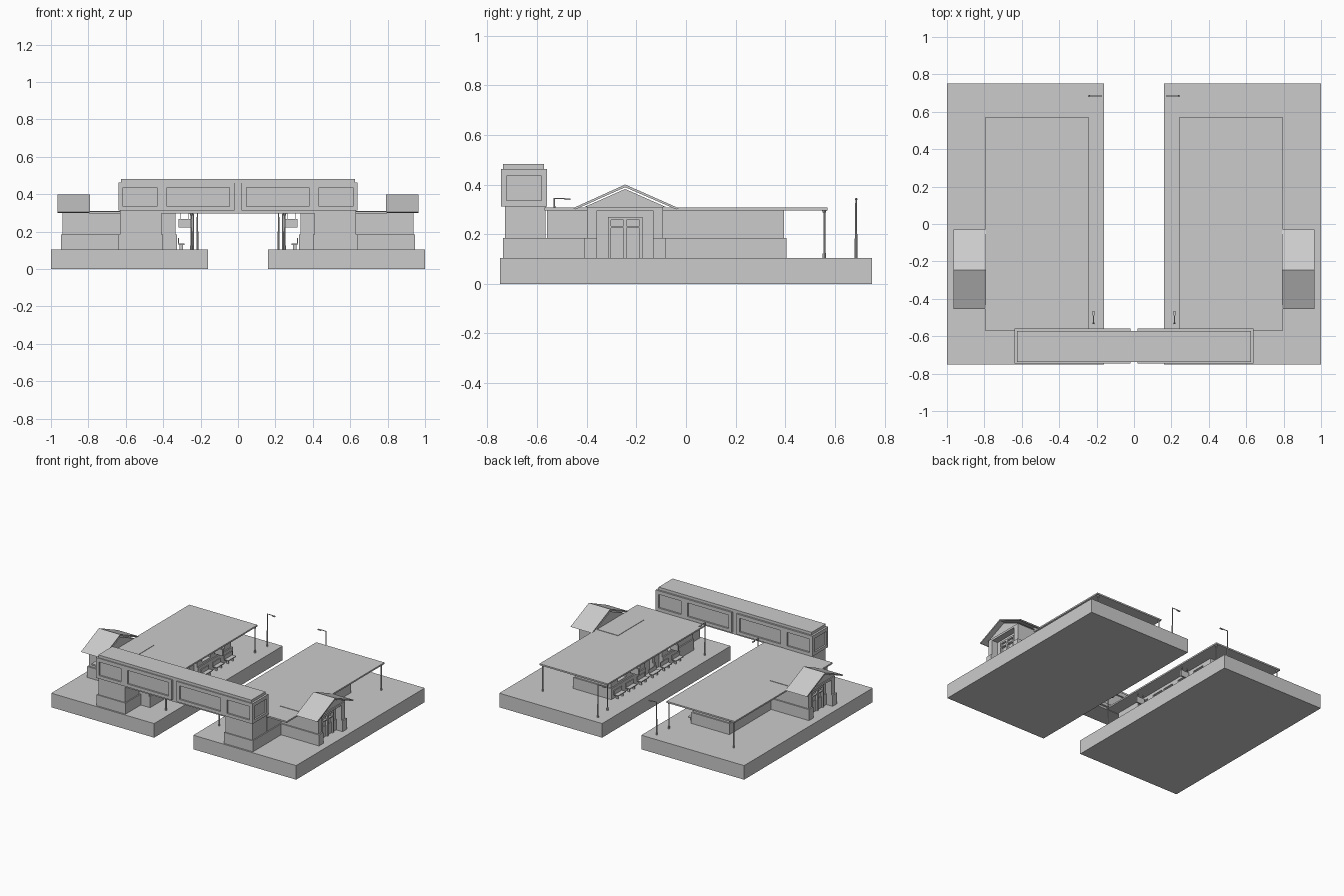
import bpy, bmesh
from mathutils import Matrix, Vector

if "Cube" in bpy.data.objects:
    bpy.data.objects.remove(bpy.data.objects["Cube"])


def finish(name, bm):
    bmesh.ops.recalc_face_normals(bm, faces=bm.faces)
    me = bpy.data.meshes.new(name)
    bm.to_mesh(me)
    bm.free()
    ob = bpy.data.objects.new(name, me)
    bpy.context.collection.objects.link(ob)
    return ob


def boxes(name, s, *specs):
    # each spec: x0, x1, y0, y1, z0, z1; s mirrors x
    bm = bmesh.new()
    for x0, x1, y0, y1, z0, z1 in specs:
        m = Matrix.Translation((s * (x0 + x1) / 2, (y0 + y1) / 2, (z0 + z1) / 2))
        m = m @ Matrix.Diagonal((abs(x1 - x0), abs(y1 - y0), abs(z1 - z0), 1))
        bmesh.ops.create_cube(bm, size=1, matrix=m)
    return finish(name, bm)


def rods(name, s, *specs, sides=8):
    # each spec: x, y, z0, z1, bottom radius, top radius
    bm = bmesh.new()
    for x, y, z0, z1, r0, r1 in specs:
        bmesh.ops.create_cone(bm, cap_ends=True, segments=sides, radius1=r0, radius2=r1,
                              depth=z1 - z0, matrix=Matrix.Translation((s * x, y, (z0 + z1) / 2)))
    return finish(name, bm)


def prism(name, s, profile, x0, x1):
    # profile in (y, z), extruded along x
    bm = bmesh.new()
    f = bm.faces.new([bm.verts.new((s * x0, y, z)) for y, z in profile])
    ext = bmesh.ops.extrude_face_region(bm, geom=[f])
    bmesh.ops.translate(bm, vec=Vector((s * (x1 - x0), 0, 0)),
                        verts=[v for v in ext['geom'] if isinstance(v, bmesh.types.BMVert)])
    return finish(name, bm)


def cut(ob, cutter):
    mod = ob.modifiers.new("recess", 'BOOLEAN')
    mod.operation = 'DIFFERENCE'
    mod.solver = 'EXACT'
    mod.object = cutter
    cutter.hide_render = True
    cutter.hide_viewport = True


for s, side in ((1, "right"), (-1, "left")):
    n = lambda part: side + "_" + part

    # platform and canopy roof
    boxes(n("platform"), s, (.16, 1, -.75, .75, 0, .104))
    boxes(n("canopy_roof"), s, (.24, .797, -.57, .57, .296, .307))

    # main hall with plinth, door and window recesses on the track side
    hall = boxes(n("hall"), s, (.335, .63, -.56, .395, .10, .297))
    plinth = boxes(n("hall_plinth"), s, (.326, .638, -.56, .405, .10, .185))
    holes = [(.30, .36, y, y + .10, .20, .275) for y in (-.36, .06, .22)]
    holes += [(.30, .36, y, y + .09, .108, .275) for y in (-.20, -.09)]
    openings = boxes(n("hall_opening_cutter"), s, *holes)
    cut(hall, openings)
    cut(plinth, openings)

    # entrance wing: walls, corner piers, plinth
    boxes(n("wing_walls"), s, (.62, .89, -.398, -.092, .10, .31))
    boxes(n("wing_piers"), s, (.885, .937, -.398, -.358, .10, .31),
          (.885, .937, -.132, -.092, .10, .31))
    boxes(n("wing_plinth"), s, (.62, .895, -.408, -.082, .10, .185),
          (.89, .947, -.408, -.358, .10, .185), (.89, .947, -.132, -.082, .10, .185))
    boxes(n("wing_lintel"), s, (.885, .937, -.36, -.13, .295, .31))
    # entrance doors with frame
    boxes(n("entrance_door_frame"), s, (.885, .905, -.315, -.303, .10, .27),
          (.885, .905, -.251, -.239, .10, .27), (.885, .905, -.187, -.175, .10, .27),
          (.885, .905, -.303, -.187, .258, .27), (.885, .905, -.303, -.187, .225, .232))

    # gable roof with set-back pediment
    prism(n("pediment"), s, [(-.41, .309), (-.08, .309), (-.245, .382)], .79, .93)
    prism(n("gable_roof"), s, [(-.455, .305), (-.245, .40), (-.03, .305), (-.04, .300),
                               (-.245, .389), (-.445, .300)], .79, .965)

    # bridge support tower
    boxes(n("tower"), s, (.41, .63, -.73, -.567, .10, .315))
    boxes(n("tower_plinth"), s, (.402, .638, -.738, -.557, .10, .185))

    # bridge half with recessed window panels on front, back and end
    body = boxes(n("bridge_half"), s, (.02, .64, -.745, -.56, .312, .462))
    panes = []
    for x0, x1 in ((.045, .38), (.433, .615)):
        panes += [(x0, x1, -.76, -.733, .335, .435), (x0, x1, -.572, -.54, .335, .435)]
    panes.append((.628, .66, -.723, -.582, .335, .435))
    cut(body, boxes(n("bridge_window_cutter"), s, *panes))

    # canopy posts with base and cap
    for i, x in enumerate((.25, .78)):
        rods(n("canopy_post_%d" % i), s, (x, .557, .10, .297, .004, .004),
             (x, .557, .10, .125, .007, .006), (x, .557, .285, .297, .005, .009))

    # rear lamp reaches towards the track, front lamp along the platform
    rods(n("rear_lamp_post"), s, (.24, .685, .10, .345, .005, .003),
         (.24, .685, .10, .20, .006, .005))
    boxes(n("rear_lamp_arm"), s, (.195, .242, .683, .687, .342, .346),
          (.175, .20, .680, .690, .338, .344))
    rods(n("front_lamp_post"), s, (.217, -.53, .10, .345, .005, .003),
         (.217, -.53, .10, .20, .006, .005))
    boxes(n("front_lamp_arm"), s, (.215, .219, -.532, -.485, .342, .346),
          (.212, .222, -.49, -.465, .338, .344))

    # platform benches along the wall
    for i in range(6):
        y = -.38 + i * .135
        boxes(n("bench_%d" % i), s, (.285, .318, y, y + .09, .130, .136),
              (.316, .321, y, y + .09, .136, .165),
              (.295, .312, y + .015, y + .021, .10, .131),
              (.295, .312, y + .069, y + .075, .10, .131))

    # hanging signs under the canopy
    for i, y in enumerate((-.28, .18)):
        boxes(n("hanging_sign_%d" % i), s, (.252, .318, y, y + .012, .222, .268),
              (.262, .265, y + .004, y + .008, .265, .298),
              (.305, .308, y + .004, y + .008, .265, .298))

# bridge core and roof cap spanning the tracks
boxes("bridge_core", 1, (-.625, .625, -.73, -.575, .297, .47))
boxes("bridge_roof", 1, (-.625, .625, -.737, -.573, .46, .482))
